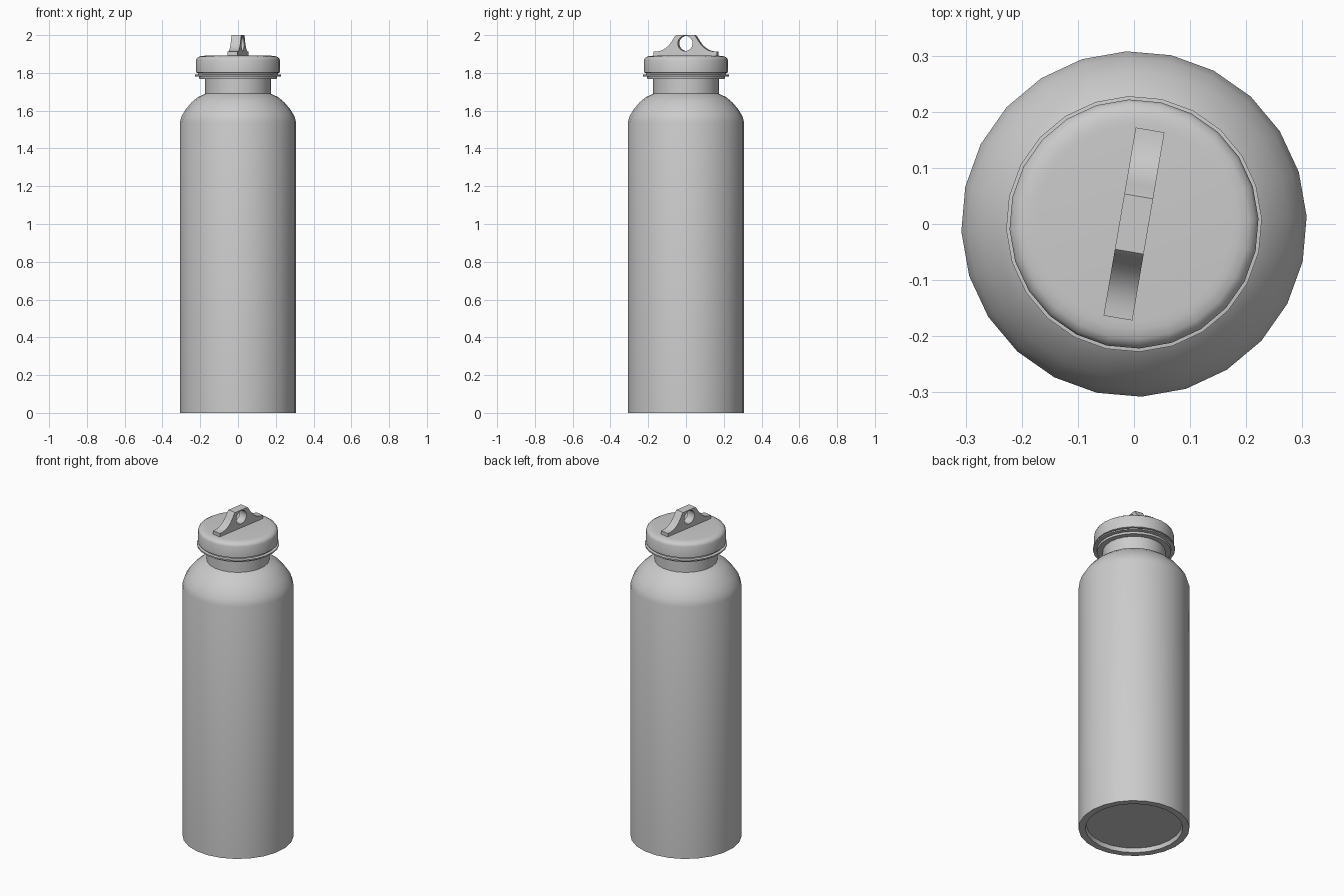
import bpy, bmesh, math
from mathutils import Matrix

cube = bpy.data.objects.get("Cube")
if cube:
    bpy.data.objects.remove(cube, do_unlink=True)

# One plain grey for everything
grey = bpy.data.materials.new("plain grey")
grey.use_nodes = True
GREY = (0.6, 0.6, 0.6, 1.0)
grey.diffuse_color = GREY
grey.node_tree.nodes["Principled BSDF"].inputs["Base Color"].default_value = GREY

SIDES = 24
TURN = math.radians(2.5)


def finish(obj, angle):
    """Smooth shading that keeps hard edges, plus the material."""
    if not obj.data.materials:
        obj.data.materials.append(grey)
    bpy.ops.object.select_all(action='DESELECT')
    obj.select_set(True)
    bpy.context.view_layer.objects.active = obj
    bpy.ops.object.shade_smooth_by_angle(angle=math.radians(angle))


def lathe(name, profile, angle=30):
    """Turn a (radius, z) profile, running bottom to top, and cap both ends."""
    bm = bmesh.new()
    rings = []
    for r, z in profile:
        rings.append([bm.verts.new((r * math.cos(TURN + i * math.tau / SIDES),
                                    r * math.sin(TURN + i * math.tau / SIDES), z))
                      for i in range(SIDES)])
    for a, b in zip(rings, rings[1:]):
        for i in range(SIDES):
            j = (i + 1) % SIDES
            bm.faces.new((a[i], a[j], b[j], b[i]))
    bm.faces.new(rings[0][::-1])
    bm.faces.new(rings[-1])
    bmesh.ops.recalc_face_normals(bm, faces=bm.faces)
    mesh = bpy.data.meshes.new(name)
    bm.to_mesh(mesh)
    bm.free()
    obj = bpy.data.objects.new(name, mesh)
    bpy.context.collection.objects.link(obj)
    finish(obj, angle)
    return obj


# Bottle: recessed base, straight wall, rounded shoulder, neck
lathe("bottle_body", [
    (0.265, 0.025), (0.27, 0.0), (0.308, 0.0), (0.308, 1.54),
    (0.297, 1.575), (0.275, 1.61), (0.245, 1.645), (0.212, 1.672),
    (0.174, 1.69), (0.174, 1.775)])

# Thin sealing collar below the cap
lathe("collar", [
    (0.17, 1.768), (0.205, 1.768), (0.207, 1.78), (0.228, 1.782),
    (0.228, 1.79), (0.212, 1.792), (0.212, 1.803)])

# Screw cap with rounded top rim
lathe("cap", [
    (0.212, 1.799), (0.222, 1.802), (0.222, 1.868), (0.217, 1.879),
    (0.205, 1.887), (0.188, 1.890), (0.175, 1.891)], 35)

# Carry loop: upright plate with flared feet and a round hole
half = [(0.17, 1.885), (0.17, 1.912), (0.15, 1.913), (0.125, 1.919),
        (0.103, 1.932), (0.084, 1.950), (0.069, 1.972), (0.058, 1.990),
        (0.05, 2.0)]
outline = half + [(-x, z) for x, z in reversed(half)]
hole = [(0.04 * math.cos(i * math.tau / 24), 1.956 + 0.04 * math.sin(i * math.tau / 24))
        for i in range(24)]

curve = bpy.data.curves.new("carry_loop", 'CURVE')
curve.dimensions = '2D'
curve.fill_mode = 'BOTH'
curve.extrude = 0.026
for pts in (outline, hole):
    spline = curve.splines.new('POLY')
    spline.points.add(len(pts) - 1)
    for p, (x, z) in zip(spline.points, pts):
        p.co = (x, z, 0, 1)
    spline.use_cyclic_u = True
loop = bpy.data.objects.new("carry_loop", curve)
bpy.context.collection.objects.link(loop)
bpy.ops.object.select_all(action='DESELECT')
loop.select_set(True)
bpy.context.view_layer.objects.active = loop
bpy.ops.object.convert(target='MESH')
loop = bpy.context.view_layer.objects.active

# Stand the plate upright and turn it slightly about the vertical axis
s, c = math.sin(math.radians(9.7)), math.cos(math.radians(9.7))
loop.data.transform(Matrix(((s, 0, c, 0), (c, 0, -s, 0), (0, 1, 0, 0), (0, 0, 0, 1))))
bm = bmesh.new()
bm.from_mesh(loop.data)
bmesh.ops.remove_doubles(bm, verts=bm.verts, dist=0.0002)
bmesh.ops.recalc_face_normals(bm, faces=bm.faces)
bm.to_mesh(loop.data)
bm.free()
finish(loop, 30)
